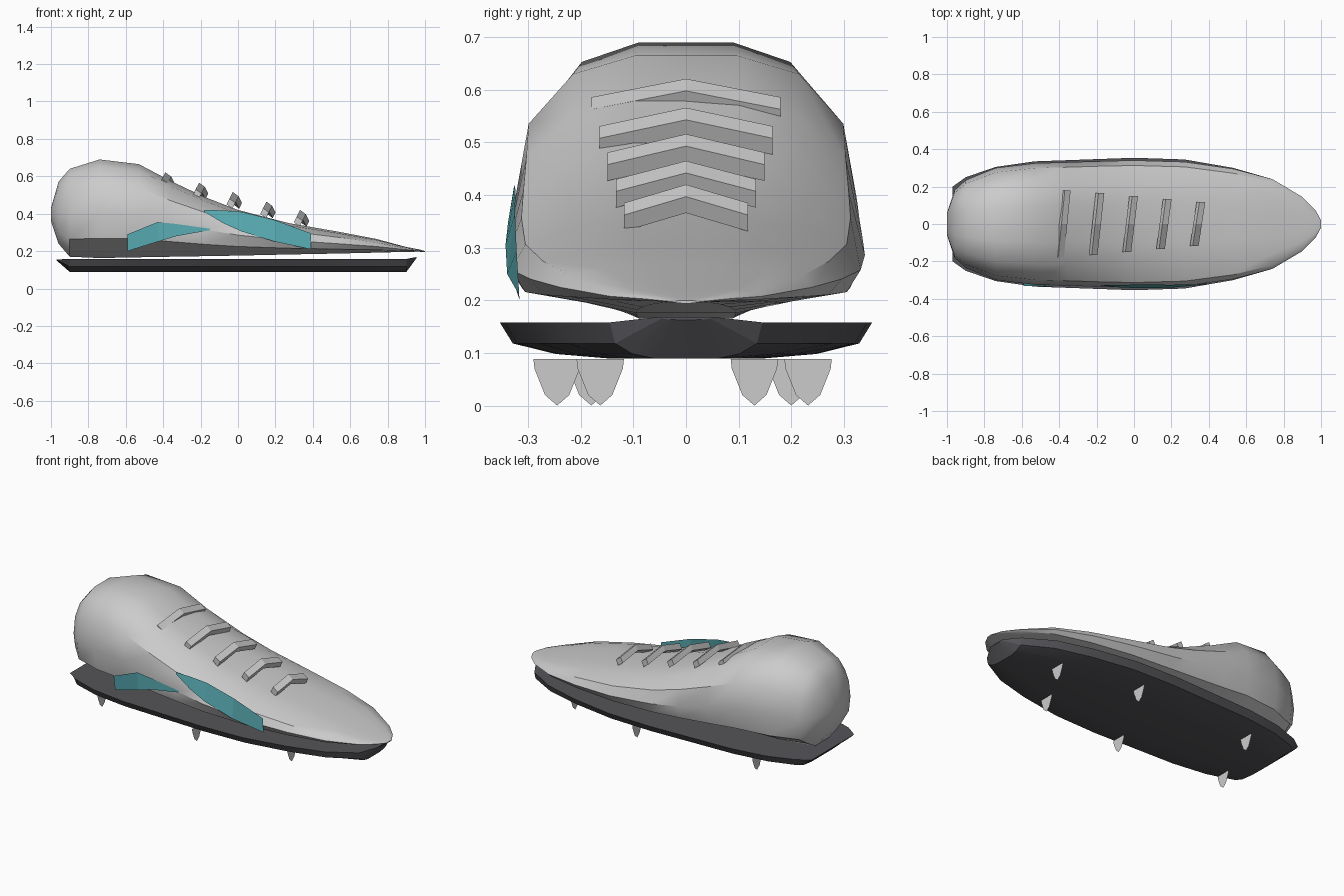
import bpy, bmesh, math
from mathutils import Vector

if "Cube" in bpy.data.objects:
    bpy.data.objects.remove(bpy.data.objects["Cube"])


def material(name, color):
    m = bpy.data.materials.new(name)
    m.diffuse_color = (*color, 1)
    m.use_nodes = True
    m.node_tree.nodes["Principled BSDF"].inputs["Base Color"].default_value = m.diffuse_color
    return m


def make(name, verts, faces, mat=None, smooth=None, closed=True):
    me = bpy.data.meshes.new(name)
    me.from_pydata(verts, [], faces)
    if closed:
        bm = bmesh.new()
        bm.from_mesh(me)
        bmesh.ops.recalc_face_normals(bm, faces=bm.faces)
        bm.to_mesh(me)
        bm.free()
    ob = bpy.data.objects.new(name, me)
    bpy.context.collection.objects.link(ob)
    if mat:
        me.materials.append(mat)
    if smooth:
        bpy.ops.object.select_all(action='DESELECT')
        ob.select_set(True)
        bpy.context.view_layer.objects.active = ob
        bpy.ops.object.shade_smooth_by_angle(angle=math.radians(smooth))
    return ob


def loft(name, rings, **kw):
    n = len(rings[0])
    verts = [p for r in rings for p in r]
    faces = [(i * n + j, i * n + (j + 1) % n, (i + 1) * n + (j + 1) % n, (i + 1) * n + j)
             for i in range(len(rings) - 1) for j in range(n)]
    faces += [tuple(range(n)), tuple(range(len(verts) - n, len(verts)))]
    return make(name, verts, faces, **kw)


def mirrored(half):
    return half + [(-y, z) for y, z in reversed(half)]


dark = material("dark_sole", (0.09, 0.09, 0.1))
teal = material("teal", (0.1, 0.42, 0.46))

# Upper: one normalised cross-section scaled along the length
profile = mirrored([(.3, 1), (.66, .93), (.92, .74), (1, .45), (.92, .2), (.56, .08), (.28, 0)])
stations = [  # x, half width, bottom, top
    (-1, .06, .36, .43), (-.96, .18, .24, .57), (-.9, .235, .17, .64), (-.74, .3, .163, .69),
    (-.53, .325, .167, .665), (-.36, .33, .17, .575), (-.18, .336, .173, .49), (0, .34, .176, .42),
    (.27, .332, .182, .35), (.53, .295, .187, .305), (.74, .24, .192, .265),
    (.9, .145, .196, .222), (.97, .075, .197, .209), (1, .02, .194, .2)]
loft("upper", [[(x, y * w, b + z * (t - b)) for y, z in profile] for x, w, b, t in stations],
     smooth=35)

# Sole: shallow tray with bevelled underside
sole_profile = mirrored([(1, .158), (.93, .118), (.7, .098), (.4, .089)])
sole_rings = [[(-.97, y * .2, .15 + (z - .089) * .08) for y, z in sole_profile]]
for x, w in [(-.9, .25), (-.74, .305), (-.53, .335), (0, .354), (.27, .345),
             (.53, .3), (.74, .24), (.9, .145)]:
    sole_rings.append([(x, y * w, z) for y, z in sole_profile])
sole_rings.append([(.955, y * .05, .163 + (z - .089) * .08) for y, z in sole_profile])
loft("sole", sole_rings, mat=dark, smooth=20)

# Studs: thin pointed plates under the sole
for i, (x, y) in enumerate([(.64, .13), (.47, -.163), (.16, .232), (-.1, -.245),
                            (-.61, .2), (-.77, -.18)]):
    outline = [(-.045, .088), (-.043, .07), (-.023, .02), (0, 0), (.023, .02), (.043, .07), (.045, .088)]
    make(f"stud_{i + 1}", [(x, y + a, z) for a, z in outline], [tuple(range(7))], closed=False)

# Laces: chevron bars with a diamond section, slightly skewed
for i, z in enumerate([.594, .539, .489, .438, .393]):
    x, half = -.38 + .18 * i, .18 - .0155 * i
    rings = []
    for s in (-1, 0, 1):
        c = Vector((x + .018 * s, half * s, z - .035 * abs(s)))
        rings.append([c + Vector(d) for d in
                      [(-.008, 0, .027), (.023, 0, .004), (.008, 0, -.027), (-.023, 0, -.004)]])
    loft(f"lace_{i + 1}", rings)

# Side stripes: thin ribbons on the front side only
def ribbon(name, rows):
    verts = []
    for x, zb, zt, yb, yt in rows:
        verts += [(x, yb, zb), (x, yt, zt)]
    faces = [(2 * i, 2 * i + 2, 2 * i + 3, 2 * i + 1) for i in range(len(rows) - 1)]
    make(name, verts, faces, mat=teal, closed=False)


ribbon("rear_stripe", [(-.59, .2, .29, -.316, -.331), (-.43, .25, .355, -.333, -.334),
                       (-.33, .28, .345, -.337, -.337), (-.15, .312, .32, -.34, -.34)])
ribbon("front_stripe", [(-.18, .41, .42, -.328, -.326), (-.08, .35, .418, -.338, -.326),
                        (.02, .305, .41, -.343, -.324), (.2, .25, .365, -.34, -.325),
                        (.39, .21, .295, -.317, -.322)])
